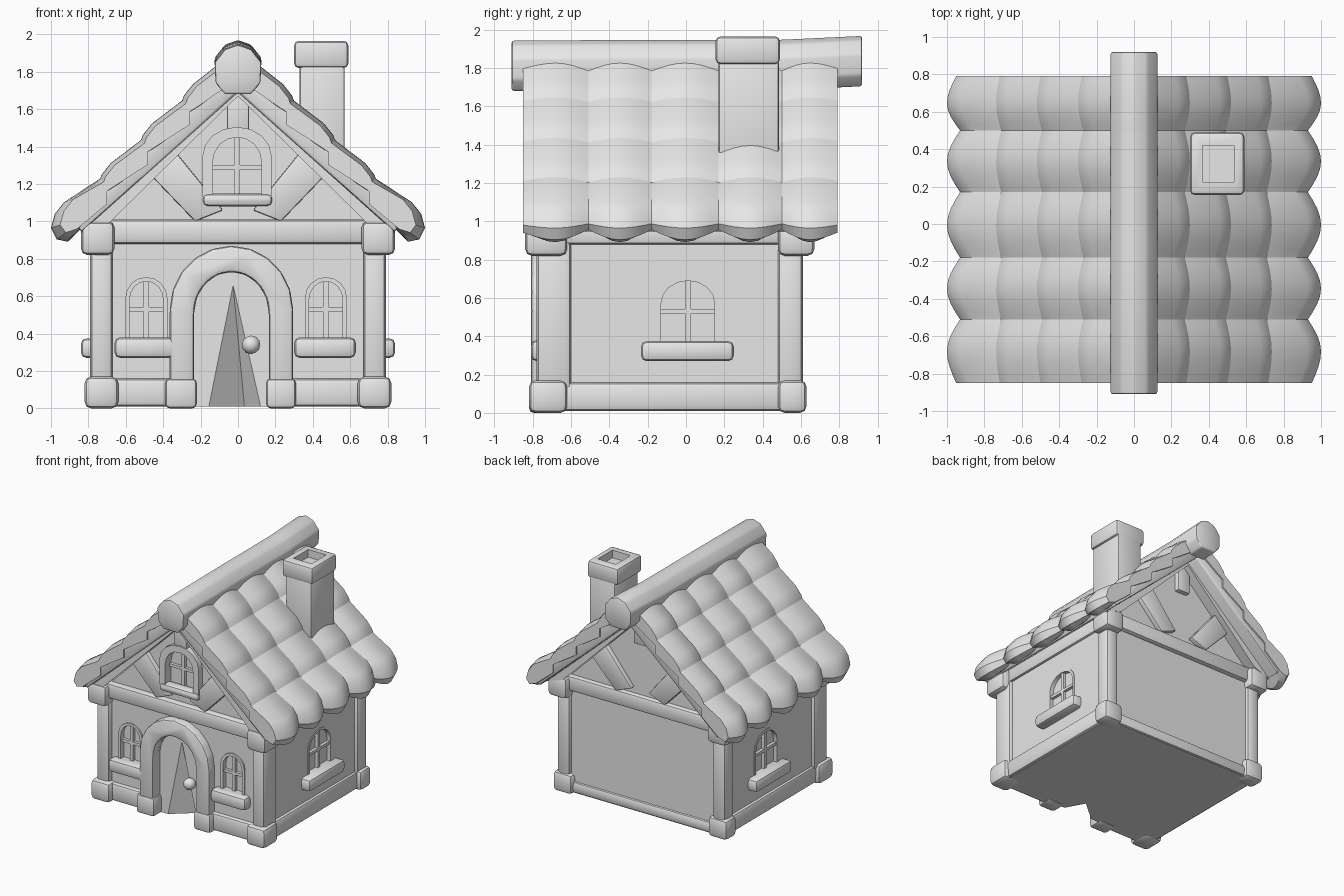
import bpy, bmesh, math
from mathutils import Vector

cube = bpy.data.objects.get("Cube")
if cube:
    bpy.data.objects.remove(cube, do_unlink=True)

stone = bpy.data.materials.new("pale_grey")
stone.use_nodes = True
GREY = (0.8, 0.8, 0.8, 1)
stone.diffuse_color = GREY
stone.node_tree.nodes["Principled BSDF"].inputs["Base Color"].default_value = GREY

# Each wall maps (across, up, outward) to world space
WALLS = {
    "front": lambda u, z, d: (u, -d, z),
    "back": lambda u, z, d: (-u, d, z),
    "left": lambda u, z, d: (d, u, z),
    "right": lambda u, z, d: (-d, u, z),
}
FRONT, BACK, SIDE = 0.735, 0.58, 0.76


def finish(name, bm, bevel=0.0, segments=2):
    bmesh.ops.recalc_face_normals(bm, faces=bm.faces)
    if bevel:
        bmesh.ops.bevel(bm, geom=bm.edges[:], offset=bevel, segments=segments,
                        profile=0.5, affect='EDGES', clamp_overlap=True)
    mesh = bpy.data.meshes.new(name)
    bm.to_mesh(mesh)
    bm.free()
    mesh.materials.append(stone)
    obj = bpy.data.objects.new(name, mesh)
    bpy.context.collection.objects.link(obj)
    return obj


def loft(name, rings, bevel=0.0):
    bm = bmesh.new()
    rows = [[bm.verts.new(p) for p in ring] for ring in rings]
    n = len(rows[0])
    for a, b in zip(rows, rows[1:]):
        for k in range(n):
            bm.faces.new((a[k], a[(k + 1) % n], b[(k + 1) % n], b[k]))
    bm.faces.new(rows[0])
    bm.faces.new(rows[-1])
    return finish(name, bm, bevel)


def prism(name, wall, pts, d0, d1, bevel=0.0):
    place = WALLS[wall]
    return loft(name, [[place(u, z, d) for u, z in pts] for d in (d0, d1)], bevel)


def box(name, x, y, z, bevel=0.02):
    pts = [(x[0], z[0]), (x[1], z[0]), (x[1], z[1]), (x[0], z[1])]
    return prism(name, "back", [(-u, w) for u, w in pts], y[0], y[1], bevel)


def arch(cx, half, z0, top, rise, n=8):
    curve = [(cx - half * math.cos(math.pi * k / n),
              top - rise + rise * math.sin(math.pi * k / n)) for k in range(n + 1)]
    return [(cx - half, z0)] + curve + [(cx + half, z0)]


def cut(target, cutters):
    bpy.context.view_layer.objects.active = target
    for c in cutters:
        mod = target.modifiers.new("cut", 'BOOLEAN')
        mod.operation = 'DIFFERENCE'
        mod.solver = 'EXACT'
        mod.object = c
        bpy.ops.object.modifier_apply(modifier=mod.name)
        bpy.data.objects.remove(c, do_unlink=True)


# House body with gables
body = prism("house_body", "back",
             [(-SIDE, 0.01), (SIDE, 0.01), (SIDE, 0.95), (0, 1.68), (-SIDE, 0.95)],
             -FRONT, BACK)
cutters = []


def window(name, wall, face, cx, half, z0, top, rise, trim, out):
    # Recess, raised frame and crossed glazing bars
    cutters.append(prism(name + "_recess", wall, arch(cx, half, z0, top, rise),
                         face - 0.03, face + 0.1))
    outer = arch(cx, half + trim, z0, top + trim, rise + trim / 2)
    inner = arch(cx, half, z0, top, rise)
    prism(name + "_frame", wall, outer + inner[::-1], face - 0.02, face + out)
    mid = z0 + (top - z0) * 0.5
    for tag, u, z in (("upright", (cx - 0.015, cx + 0.015), (z0, top)),
                      ("crossbar", (cx - half, cx + half), (mid - 0.012, mid + 0.012))):
        pts = [(u[0], z[0]), (u[1], z[0]), (u[1], z[1]), (u[0], z[1])]
        prism(f"{name}_{tag}", wall, pts, face - 0.04, face - 0.005)


def sill(name, wall, u0, u1, z0, z1, d0, d1):
    prism(name, wall, [(u0, z0), (u1, z0), (u1, z1), (u0, z1)], d0, d1, 0.03)


# Windows and sills
for tag, cx, su in (("left", 0.47, (0.3, 0.63)), ("right", -0.49, (-0.66, -0.33))):
    window(f"front_{tag}_window", "front", FRONT, cx, 0.09, 0.38, 0.68, 0.1, 0.022, 0.012)
    sill(f"front_{tag}_sill", "front", *su, 0.27, 0.38, 0.7, 0.81)
for wall in ("left", "right"):
    window(f"{wall}_side_window", wall, SIDE, 0.01, 0.14, 0.37, 0.69, 0.12, 0.02, 0.005)
    sill(f"{wall}_side_sill", wall, -0.235, 0.25, 0.27, 0.375, 0.7, 0.84)
window("gable_window", "front", FRONT, -0.005, 0.13, 1.13, 1.45, 0.13, 0.055, 0.05)
sill("gable_sill", "front", -0.19, 0.185, 1.08, 1.15, 0.7, 0.8)

# Doorway with folded recess, stone surround and knob
cutters.append(prism("door_recess", "front", arch(-0.035, 0.2, -0.05, 0.73, 0.22),
                     FRONT - 0.02, FRONT + 0.1))
bm = bmesh.new()
foot = [bm.verts.new(p) for p in ((-0.18, -0.725, -0.05), (0.14, -0.725, -0.05), (0.04, -0.54, -0.05))]
tip = bm.verts.new((-0.03, -0.725, 0.7))
bm.faces.new(foot)
for k in range(3):
    bm.faces.new((foot[k], foot[(k + 1) % 3], tip))
cutters.append(finish("door_fold", bm))
prism("door_arch", "front",
      arch(-0.035, 0.33, 0.01, 0.87, 0.34, 10) + arch(-0.035, 0.2, 0.01, 0.73, 0.22, 10)[::-1],
      0.68, 0.81, 0.02)
for tag, x in (("right", (-0.39, -0.22)), ("left", (0.15, 0.31))):
    box(f"door_{tag}_foot", x, (-0.82, -0.68), (0.0, 0.16), 0.025)
bm = bmesh.new()
bmesh.ops.create_icosphere(bm, subdivisions=2, radius=0.05)
bmesh.ops.translate(bm, verts=bm.verts, vec=Vector((0.07, -0.75, 0.34)))
finish("door_knob", bm)
cut(body, cutters)

# Corner posts with base and top blocks, base and top beams
for tag, s in (("left", 1), ("right", -1)):
    def span(a, b):
        return tuple(sorted((s * a, s * b)))
    for end, y, post in (("front", (-0.82, -0.62), (-0.78, -0.6)),
                         ("back", (0.48, 0.63), (0.48, 0.61))):
        box(f"{end}_{tag}_post", span(0.67, 0.79), post, (0.05, 0.9), 0.03)
        box(f"{end}_{tag}_base_block", span(0.64, 0.82), y, (0.0, 0.17), 0.035)
        top_y = (-0.84, -0.62) if end == "front" else (0.48, 0.67)
        box(f"{end}_{tag}_top_block", span(0.66, 0.84), top_y, (0.82, 1.0), 0.035)
    box(f"{tag}_base_beam", span(0.7, 0.785), (-0.7, 0.55), (0.01, 0.16), 0.03)
    box(f"{tag}_top_beam", span(0.7, 0.78), (-0.7, 0.55), (0.88, 1.0), 0.02)
    box(f"front_{tag}_base_beam", span(0.25, 0.72), (-0.77, -0.7), (0.01, 0.16), 0.025)
box("back_base_beam", (-0.72, 0.72), (0.5, 0.6), (0.01, 0.11), 0.03)
box("front_top_beam", (-0.72, 0.72), (-0.79, -0.68), (0.88, 1.01), 0.025)
box("back_top_beam", (-0.72, 0.72), (0.5, 0.62), (0.88, 1.01), 0.025)

# Gable timbers
for wall, d in (("front", FRONT), ("back", BACK)):
    for tag, s in (("left", 1), ("right", -1)):
        strut = [(0.34, 1.38), (0.47, 1.25), (0.23, 1.0), (0.08, 1.06)]
        rafter = [(0, 1.76), (0.84, 0.94), (0.69, 0.99), (0, 1.67)]
        prism(f"{wall}_{tag}_strut", wall, [(s * u, z) for u, z in strut], d - 0.03, d + 0.04, 0.01)
        prism(f"{wall}_{tag}_rafter", wall, [(s * u, z) for u, z in rafter], d - 0.03, d + 0.09)
    prism(f"{wall}_king_post", wall, [(-0.06, 1.45), (0.06, 1.45), (0.06, 1.7), (-0.06, 1.7)],
          d - 0.03, d + 0.04, 0.01)


# Roof slabs and overlapping barrel tiles, thicker along the eaves
def slope(x):
    return 1.965 - 0.96 * x


COURSES = [0.06, 0.31, 0.53, 0.75, 1.0]
COLUMNS = [-0.85, -0.51, -0.18, 0.17, 0.5, 0.79]
for tag, s in (("left", 1), ("right", -1)):
    slab = [(0, 1.86), (0.88, 1.02), (0.84, 0.94), (0, 1.69)]
    loft(f"{tag}_roof_slab", [[(s * x, y, z) for x, z in slab] for y in (-0.84, 0.78)], 0.015)
    for i, (a, b) in enumerate(zip(COURSES, COURSES[1:])):
        eave = b == COURSES[-1]
        fat, scallop = (0.03, 0.07) if eave else (0.0, 0.03)
        for j, (y0, y1) in enumerate(zip(COLUMNS, COLUMNS[1:])):
            rings = []
            for k in range(9):
                v = k / 4 - 1
                low = 1 - math.cos(v * math.pi / 2) if abs(v) < 1 else 1.0
                if (j == 0 and v < 0) or (y1 == COLUMNS[-1] and v > 0):
                    low *= 0.7
                drop, e, up = 0.045 * low, b - scallop * low, a - 0.05
                profile = [(up, slope(up) - 0.04 - drop),
                           (e - 0.07, slope(e - 0.07) + fat - drop),
                           (e - 0.02, slope(e - 0.02) - 0.015 + fat - drop),
                           (e, slope(e) - 0.055 + fat / 2 - drop),
                           (e - 0.03, slope(e - 0.03) - 0.12 - fat / 3 - drop / 3),
                           (e - 0.09, slope(e - 0.09) - 0.17 - fat + 0.03 * low),
                           (up, slope(up) - 0.2)]
                y = (y0 + y1) / 2 + v * (y1 - y0) / 2
                rings.append([(s * x, y, z) for x, z in profile])
            loft(f"{tag}_tile_{i}_{j}", rings)

# Rounded ridge log, lifting slightly towards the back
half = [(0.07, 1.68), (0.12, 1.74), (0.125, 1.85), (0.07, 1.92)]
ridge = half + [(0, 1.945)] + [(-x, z) for x, z in half[::-1]]
loft("ridge_log", [[(x, y, z + lift) for x, z in ridge]
                   for y, lift in ((-0.91, 0), (-0.2, 0.005), (0.5, 0.005), (0.92, 0.025))], 0.012)

# Chimney with hollow cap
box("chimney_shaft", (0.33, 0.57), (0.17, 0.485), (1.2, 1.84), 0.015)
cap = box("chimney_cap", (0.3, 0.59), (0.155, 0.49), (1.82, 1.965), 0.025)
cut(cap, [box("chimney_hole", (0.365, 0.535), (0.225, 0.42), (1.9, 2.1), 0)])

bpy.ops.object.select_all(action='DESELECT')
for obj in bpy.context.collection.objects:
    if obj.type == 'MESH':
        obj.select_set(True)
        bpy.context.view_layer.objects.active = obj
bpy.ops.object.shade_smooth_by_angle(angle=math.radians(40))
